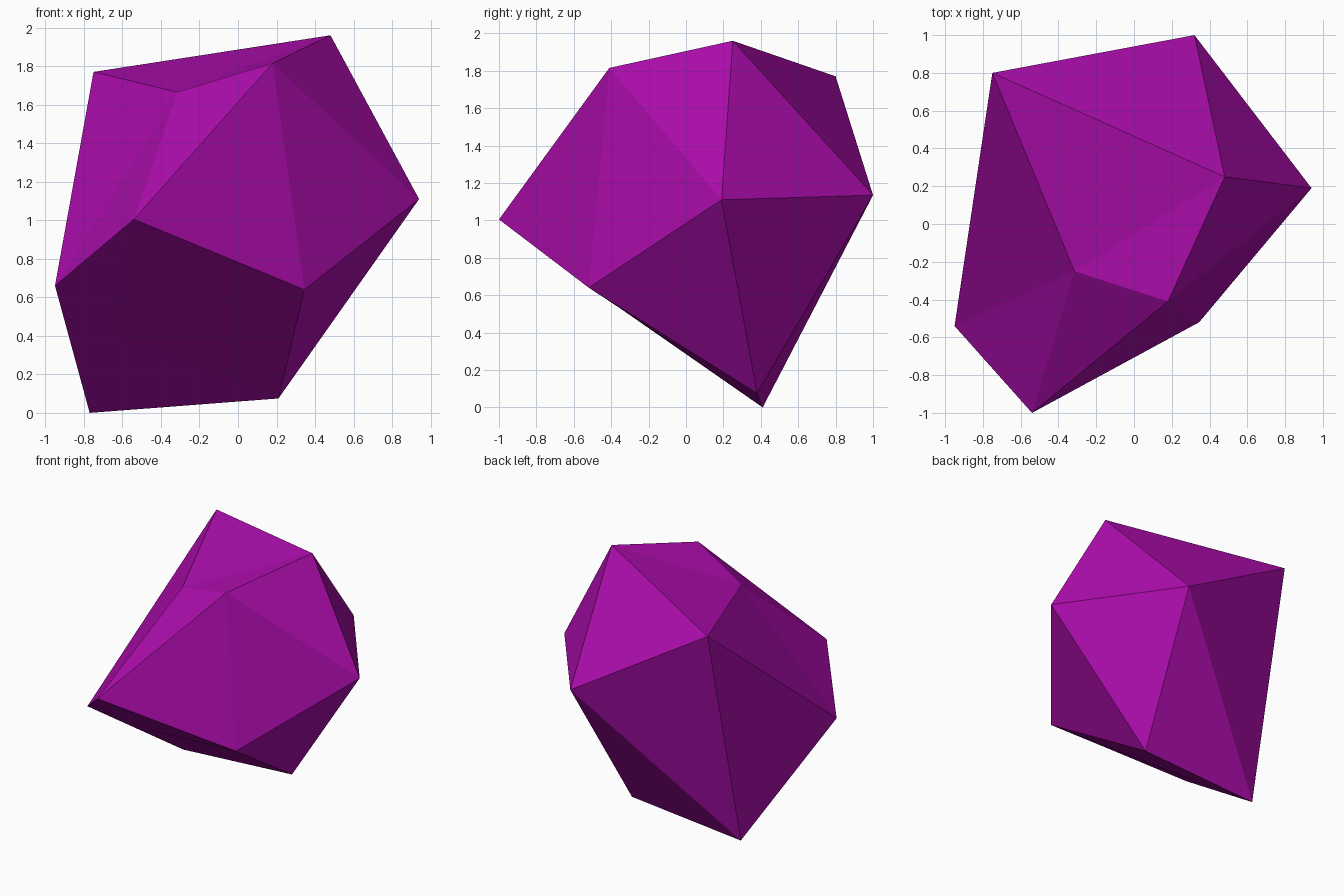
import bpy, bmesh

if "Cube" in bpy.data.objects:
    bpy.data.objects.remove(bpy.data.objects["Cube"])

# Faceted rock: a distorted icosahedron, corners named by letter
corners = {
    "A": (-0.75, 0.80, 1.77), "B": (0.48, 0.25, 1.96),
    "C": (0.18, -0.41, 1.815), "D": (-0.315, -0.25, 1.665),
    "E": (-0.54, -1.0, 1.005), "F": (-0.95, -0.54, 0.66),
    "G": (0.345, -0.52, 0.64), "H": (0.94, 0.19, 1.11),
    "I": (-0.77, 0.41, 0.0), "J": (0.21, 0.38, 0.075),
    "K": (0.32, 1.0, 1.135), "L": (-0.68, -0.17, 0.41),
}
facets = ("ABD BCD ABK BHK BCH CDE DEF ADF CEG CGH "
          "EFL EGL GJL GHJ HJK IJK AIK AFI FIL IJL").split()

bm = bmesh.new()
verts = {name: bm.verts.new(co) for name, co in corners.items()}
for facet in facets:
    bm.faces.new([verts[c] for c in facet])
bmesh.ops.recalc_face_normals(bm, faces=bm.faces[:])

mesh = bpy.data.meshes.new("rock")
bm.to_mesh(mesh)
bm.free()

# Single magenta colour, flat shaded
mat = bpy.data.materials.new("magenta")
mat.diffuse_color = (0.42, 0.004, 0.42, 1.0)
mat.use_nodes = True
mat.node_tree.nodes["Principled BSDF"].inputs["Base Color"].default_value = mat.diffuse_color
mesh.materials.append(mat)

rock = bpy.data.objects.new("rock", mesh)
bpy.context.collection.objects.link(rock)
